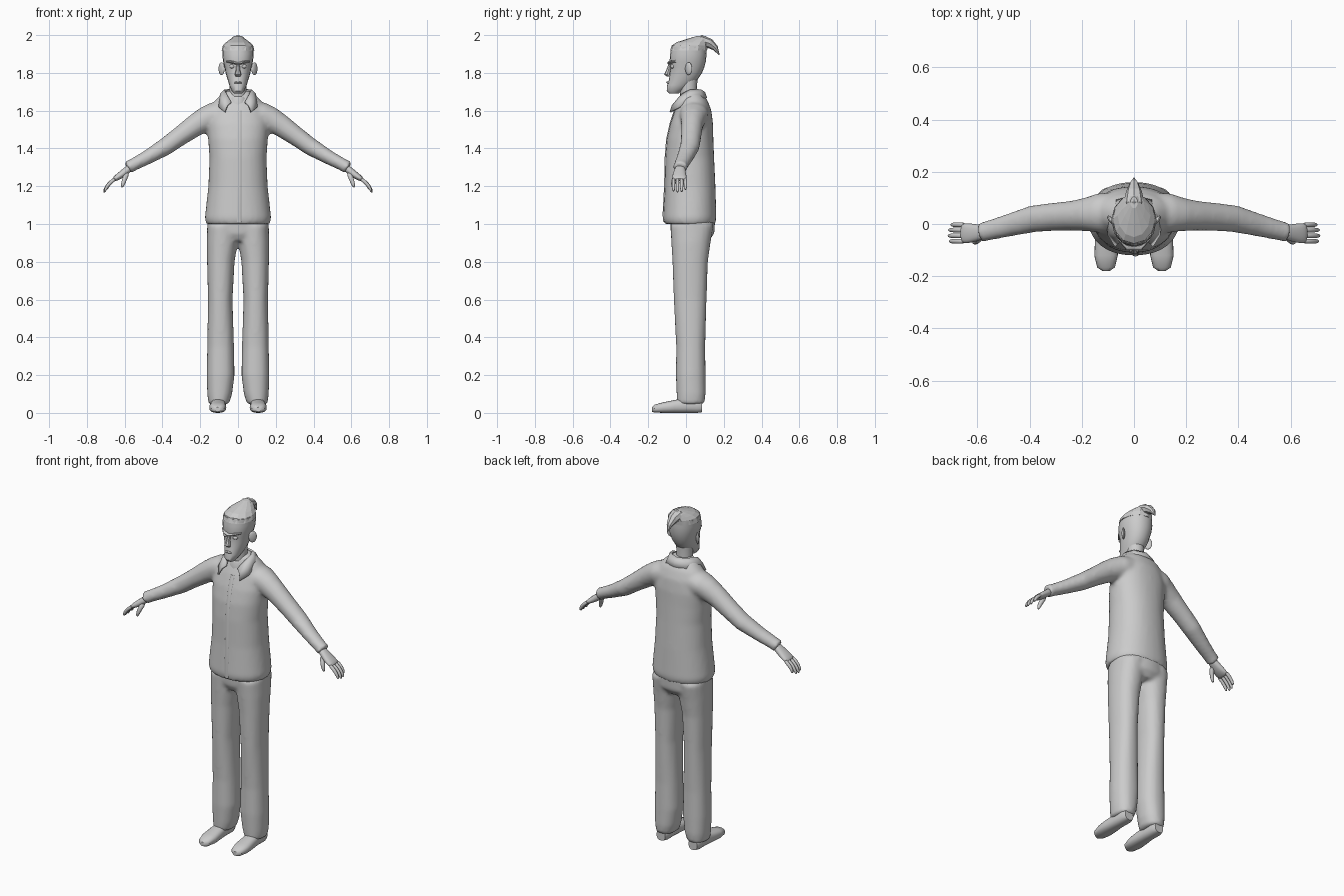
import bpy, bmesh, math
from mathutils import Vector, Matrix

X, Y, Z = Vector((1, 0, 0)), Vector((0, 1, 0)), Vector((0, 0, 1))


def loft(bm, rings, n=16, ref=Y, axis=None, e=1.0):
    """Skin closed rings (x, y, z, a, b) along a path."""
    cs = [Vector(r[:3]) for r in rings]
    loops = []
    for i, r in enumerate(rings):
        t = axis or (cs[min(i + 1, len(cs) - 1)] - cs[max(i - 1, 0)]).normalized()
        s = ref.cross(t).normalized()
        u = t.cross(s)
        loop = []
        for k in range(n):
            c, d = math.cos(2 * math.pi * k / n), math.sin(2 * math.pi * k / n)
            c = math.copysign(abs(c) ** e, c)
            d = math.copysign(abs(d) ** e, d)
            loop.append(bm.verts.new(cs[i] + s * c * r[3] + u * d * r[4]))
        loops.append(loop)
    for p, q in zip(loops, loops[1:]):
        for k in range(n):
            bm.faces.new((p[k], p[(k + 1) % n], q[(k + 1) % n], q[k]))
    bm.faces.new(loops[0][::-1])
    bm.faces.new(loops[-1])


def finish(name, bm, mirror=False, remesh=0, subsurf=0, angle=40):
    bmesh.ops.recalc_face_normals(bm, faces=bm.faces)
    me = bpy.data.meshes.new(name)
    bm.to_mesh(me)
    bm.free()
    ob = bpy.data.objects.new(name, me)
    bpy.context.collection.objects.link(ob)
    bpy.context.view_layer.objects.active = ob
    ob.select_set(True)
    if angle:
        bpy.ops.object.shade_smooth_by_angle(angle=math.radians(angle))
    ob.select_set(False)
    if mirror:
        ob.modifiers.new("mirror", 'MIRROR').use_mirror_merge = False
    if remesh:
        m = ob.modifiers.new("blend", 'REMESH')
        m.mode, m.voxel_size, m.use_smooth_shade = 'VOXEL', remesh, True
        m = ob.modifiers.new("soften", 'SMOOTH')
        m.factor, m.iterations = 0.5, 6
    if subsurf:
        m = ob.modifiers.new("subsurf", 'SUBSURF')
        m.levels = m.render_levels = subsurf
    return ob


def part(name, rings, mirror=False, remesh=0, subsurf=0, angle=40, **kw):
    bm = bmesh.new()
    loft(bm, rings, **kw)
    return finish(name, bm, mirror, remesh, subsurf, angle)


# Jacket: body and sleeves blended together
bm = bmesh.new()
loft(bm, [(0, .02, 1.0, .168, .134), (0, .02, 1.03, .176, .141), (0, .022, 1.2, .157, .134),
          (0, .02, 1.35, .151, .129), (0, .022, 1.45, .158, .123), (0, .03, 1.53, .163, .113),
          (0, .038, 1.6, .148, .097), (0, .04, 1.65, .125, .076), (0, .035, 1.685, .09, .058),
          (0, .03, 1.705, .06, .045)], n=32, axis=Z, e=.9)
for s in (1, -1):
    loft(bm, [(s * .06, .045, 1.60, .06, .075), (s * .13, .042, 1.575, .068, .077),
              (s * .175, .037, 1.553, .066, .066), (s * .23, .032, 1.52, .059, .058),
              (s * .31, .027, 1.463, .051, .054), (s * .385, .02, 1.409, .047, .052),
              (s * .48, -.005, 1.353, .038, .044), (s * .56, -.026, 1.311, .033, .038),
              (s * .585, -.03, 1.297, .036, .04)], n=20)
finish("jacket", bm, remesh=.011)

# Front closing strip
part("jacket_placket", [(.006, -.116, 1.01, .012, .004), (.006, -.12, 1.05, .012, .004),
                        (.006, -.112, 1.2, .012, .004), (.006, -.109, 1.35, .012, .004),
                        (.006, -.101, 1.45, .012, .004), (.006, -.083, 1.53, .012, .004),
                        (.006, -.06, 1.6, .012, .004)], n=8)

# Collar: folded flap from the nape to the front points
bm = bmesh.new()
cols = [((0, .078, 1.708), (0, .108, 1.665)), ((.05, .06, 1.71), (.066, .09, 1.662)),
        ((.07, .02, 1.708), (.1, .025, 1.655)), ((.058, -.022, 1.685), (.098, -.04, 1.615)),
        ((.036, -.055, 1.645), (.07, -.083, 1.592))]
rows = [[bm.verts.new(c) for c in
         (a, [(p + q) / 2 + d for p, q, d in zip(a, b, (.004, -.002, .008))] if a[0] else
          (0, .097, 1.695), b)] for a, b in cols]
for p, q in zip(rows, rows[1:]):
    for k in range(2):
        bm.faces.new((p[k], p[k + 1], q[k + 1], q[k]))
ob = finish("collar", bm, mirror=True)
ob.modifiers["mirror"].use_mirror_merge = True
m = ob.modifiers.new("thickness", 'SOLIDIFY')
m.thickness, m.offset = .01, 0

# Trousers: hips and two legs blended
bm = bmesh.new()
loft(bm, [(0, .03, .91, .10, .09), (0, .035, .95, .162, .116), (0, .035, 1.04, .164, .12)],
     n=28, axis=Z)
for s in (1, -1):
    loft(bm, [(s * .102, .025, .045, .054, .072), (s * .097, .027, .10, .066, .077),
              (s * .092, .025, .20, .074, .079), (s * .092, .025, .35, .071, .077),
              (s * .094, .022, .60, .065, .087), (s * .091, .022, .80, .073, .094),
              (s * .084, .026, .90, .082, .104), (s * .081, .032, 1.0, .082, .115)],
         n=24, axis=Z, e=.9)
finish("trousers", bm, remesh=.011)

# Shoes
part("shoes", [(.107, -.18, .018, .014, .012), (.107, -.166, .023, .034, .021),
               (.107, -.12, .028, .045, .028), (.106, -.06, .034, .043, .034),
               (.105, 0, .04, .037, .04), (.105, .06, .038, .038, .038),
               (.105, .086, .034, .028, .03)], mirror=True, n=20, ref=Z, axis=Y, e=.8)

# Hands: palm, four fingers and thumb
bm = bmesh.new()
loft(bm, [(.56, -.029, 1.308, .02, .026), (.59, -.032, 1.283, .02, .03),
          (.62, -.035, 1.259, .02, .038), (.65, -.035, 1.24, .015, .041),
          (.662, -.035, 1.232, .009, .034)], n=12, e=.85)
for y, g in ((-.066, .95), (-.045, 1.03), (-.023, 1.0), (-.003, .85)):
    loft(bm, [(.645, y, 1.243, .011, .0105), (.645 + .035 * g, y, 1.243 - .025 * g, .011, .0105),
              (.645 + .055 * g, y, 1.243 - .052 * g, .010, .0095),
              (.645 + .064 * g, y, 1.243 - .076 * g, .006, .006)], n=8)
loft(bm, [(.585, -.045, 1.275, .016, .014), (.60, -.063, 1.24, .014, .014),
          (.608, -.07, 1.215, .012, .011), (.615, -.071, 1.192, .006, .006)], n=8)
finish("hands", bm, mirror=True, subsurf=1, angle=60)

# Neck and shirt neckline
part("neck", [(0, .02, 1.6, .05, .048), (0, .012, 1.7, .045, .044), (0, .012, 1.78, .046, .05)],
     axis=Z)
part("shirt_neckline", [(0, .015, 1.62, .062, .06), (0, .013, 1.665, .054, .055),
                        (0, .013, 1.675, .047, .048)], axis=Z)

# Head: (z, half width, front y, back y)
head = [(1.69, .02, -.088, -.04), (1.705, .033, -.102, -.02), (1.735, .046, -.1, .03),
        (1.765, .055, -.09, .062), (1.80, .066, -.086, .085), (1.83, .071, -.082, .097),
        (1.86, .079, -.087, .105), (1.90, .083, -.084, .109), (1.94, .08, -.076, .108)]
part("head", [(0, (f + b) / 2, z, w, (b - f) / 2) for z, w, f, b in head], n=20, axis=Z, e=.92)

# Face details
part("nose", [(0, -.083, 1.85, .008, .008), (0, -.093, 1.815, .011, .012),
              (0, -.099, 1.792, .018, .017), (0, -.09, 1.78, .012, .01)], n=8, axis=Z)
part("brow", [(0, -.083, 1.849, .016, .007), (.03, -.081, 1.856, .018, .008),
              (.062, -.05, 1.862, .012, .006)], mirror=True, n=8, ref=Z, axis=X)
part("lips", [(0, -.096, 1.75, .009, .006), (.014, -.092, 1.748, .008, .005),
              (.027, -.079, 1.744, .004, .003)], mirror=True, n=8, ref=Z, axis=X)
for name, loc, size, turn in (("eyes", (.031, -.07, 1.834), (.015, .013, .011), 0),
                              ("ears", (.087, .014, 1.822), (.009, .023, .034), -40)):
    bm = bmesh.new()
    bmesh.ops.create_uvsphere(bm, u_segments=14, v_segments=9, radius=1,
                              matrix=Matrix.Translation(loc) @
                              Matrix.Rotation(math.radians(turn), 4, 'Z') @
                              Matrix.Diagonal((*size, 1)))
    finish(name, bm, mirror=True)

# Hair: faceted cap and backswept tuft
hair = [(1.918, .087, -.085, .112), (1.945, .08, -.075, .115), (1.962, .063, -.05, .117),
        (1.978, .042, 0, .118), (1.996, .014, .06, .105)]
part("hair_cap", [(0, (f + b) / 2, z, w, (b - f) / 2) for z, w, f, b in hair],
     n=12, axis=Z, angle=0)
part("hair_tuft", [(0, .04, 1.955, .04, .025), (0, .085, 1.968, .04, .032),
                   (0, .125, 1.956, .03, .026), (0, .155, 1.932, .017, .016),
                   (0, .176, 1.896, .002, .002)], n=8, ref=Z, angle=0)
